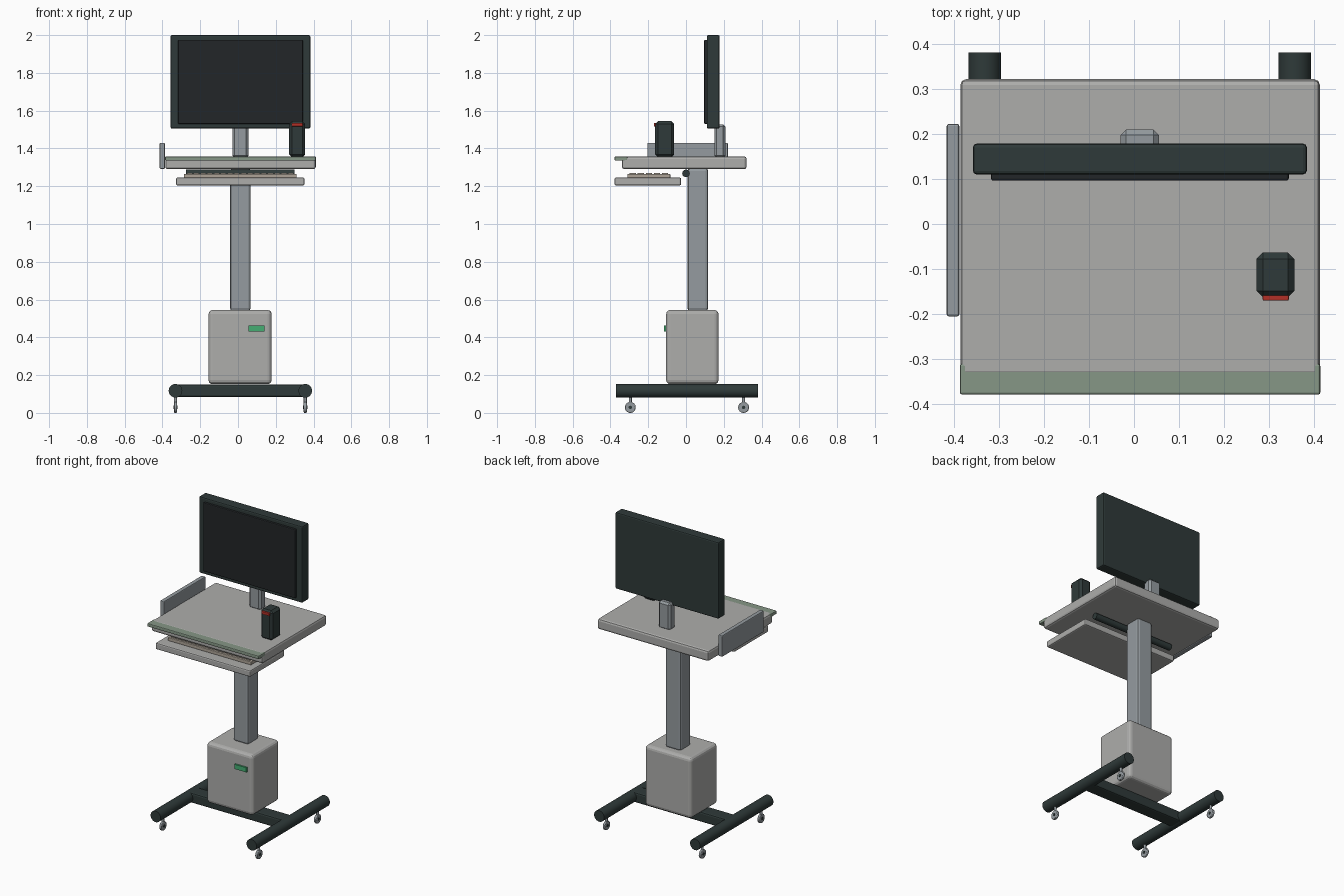
import bpy, math

if "Cube" in bpy.data.objects:
    bpy.data.objects.remove(bpy.data.objects["Cube"])

CX = 0.0125  # centre line of the cart


def mat(name, r, g, b):
    m = bpy.data.materials.new(name)
    m.diffuse_color = (r, g, b, 1)
    m.use_nodes = True
    m.node_tree.nodes["Principled BSDF"].inputs["Base Color"].default_value = m.diffuse_color
    return m


DARK = mat("dark_plastic", 0.028, 0.042, 0.041)
SCREEN = mat("screen_glass", 0.016, 0.019, 0.021)
STEEL = mat("steel", 0.30, 0.33, 0.35)
LIGHT = mat("light_grey", 0.42, 0.42, 0.41)
SAGE = mat("sage_trim", 0.24, 0.31, 0.24)
GREEN = mat("green_display", 0.06, 0.42, 0.17)
RED = mat("red_window", 0.45, 0.03, 0.02)
BEIGE = mat("beige", 0.42, 0.37, 0.31)


def finish(ob, name, material, bevel=0, segs=2):
    ob.name = name
    ob.data.materials.append(material)
    if bevel:
        b = ob.modifiers.new("Bevel", 'BEVEL')
        b.width, b.segments = bevel, segs
    return ob


def box(name, x, y, z, material, bevel=0, segs=2):
    """Box from (min, max) ranges."""
    lo, hi = zip(x, y, z)
    bpy.ops.mesh.primitive_cube_add(size=1, location=[(a + b) / 2 for a, b in zip(lo, hi)])
    ob = bpy.context.object
    ob.scale = [b - a for a, b in zip(lo, hi)]
    bpy.ops.object.transform_apply(location=False, rotation=False, scale=True)
    return finish(ob, name, material, bevel, segs)


def rod(name, loc, r, length, axis, material, bevel=0, verts=32):
    rot = {'x': (0, math.pi / 2, 0), 'y': (math.pi / 2, 0, 0), 'z': (0, 0, 0)}[axis]
    bpy.ops.mesh.primitive_cylinder_add(vertices=verts, radius=r, depth=length,
                                        location=loc, rotation=rot)
    ob = bpy.context.object
    bpy.ops.object.shade_smooth_by_angle(angle=math.radians(35))
    return finish(ob, name, material, bevel)


# base: two floor tubes, cross bar, four casters
for side, sx in (("left", -1), ("right", 1)):
    x = CX + sx * 0.3435
    rod(f"{side}_base_tube", (x, 0.005, 0.117), 0.036, 0.75, 'y', DARK)
    for end, y in (("front", -0.295), ("back", 0.305)):
        rod(f"{side}_{end}_caster_wheel", (x, y, 0.029), 0.029, 0.016, 'x', STEEL, 0.004, 24)
        rod(f"{side}_{end}_caster_hub", (x, y, 0.029), 0.009, 0.022, 'x', DARK, 0, 16)
        rod(f"{side}_{end}_caster_stem", (x, y, 0.07), 0.008, 0.04, 'z', STEEL, 0, 16)
box("base_cross_bar", (-0.331, 0.356), (-0.04, 0.05), (0.085, 0.15), DARK, 0.01)

# computer housing with status display
box("computer_housing", (-0.156, 0.178), (-0.105, 0.172), (0.152, 0.545), LIGHT, 0.022, 3)
box("status_display", (0.055, 0.14), (-0.116, -0.1), (0.432, 0.462), GREEN)

# column
box("column", (-0.042, 0.067), (0.008, 0.117), (0.54, 1.295), STEEL, 0.014, 2)

# worktop with front trim and side panel
box("worktop", (-0.385, 0.412), (-0.339, 0.321), (1.29, 1.358), LIGHT, 0.013)
box("worktop_front_trim", (-0.386, 0.413), (-0.378, -0.31), (1.335, 1.357), SAGE, 0.005)
box("side_panel", (-0.415, -0.387), (-0.205, 0.222), (1.292, 1.43), STEEL, 0.005)

# keyboard drawer
box("keyboard_shelf", (-0.328, 0.352), (-0.378, -0.026), (1.204, 1.246), LIGHT, 0.008)
box("keyboard_body", (-0.286, 0.31), (-0.31, -0.083), (1.244, 1.266), BEIGE, 0.004)
rod("drawer_hinge_rod", (CX, 0, 1.268), 0.02, 0.575, 'x', DARK)

# keys: one key arrayed into a grid
key = box("keyboard_keys", (-0.271, -0.241), (-0.298, -0.264), (1.264, 1.271), BEIGE)
for n, off in ((16, (0.0357, 0, 0)), (5, (0, 0.0425, 0))):
    a = key.modifiers.new("Array", 'ARRAY')
    a.count = n
    a.use_relative_offset = False
    a.use_constant_offset = True
    a.constant_offset_displace = off

# monitor
box("monitor_neck", (-0.03, 0.055), (0.15, 0.209), (1.35, 1.527), STEEL, 0.012, 1)
box("monitor_case", (-0.357, 0.383), (0.11, 0.178), (1.505, 2.0), DARK, 0.008)
box("monitor_screen", (-0.317, 0.343), (0.096, 0.115), (1.53, 1.975), SCREEN, 0.005)

# hand scanner
box("scanner_body", (0.271, 0.356), (-0.163, -0.063), (1.352, 1.545), DARK, 0.015, 1)
box("scanner_window", (0.285, 0.343), (-0.17, -0.15), (1.517, 1.535), RED, 0.003)
